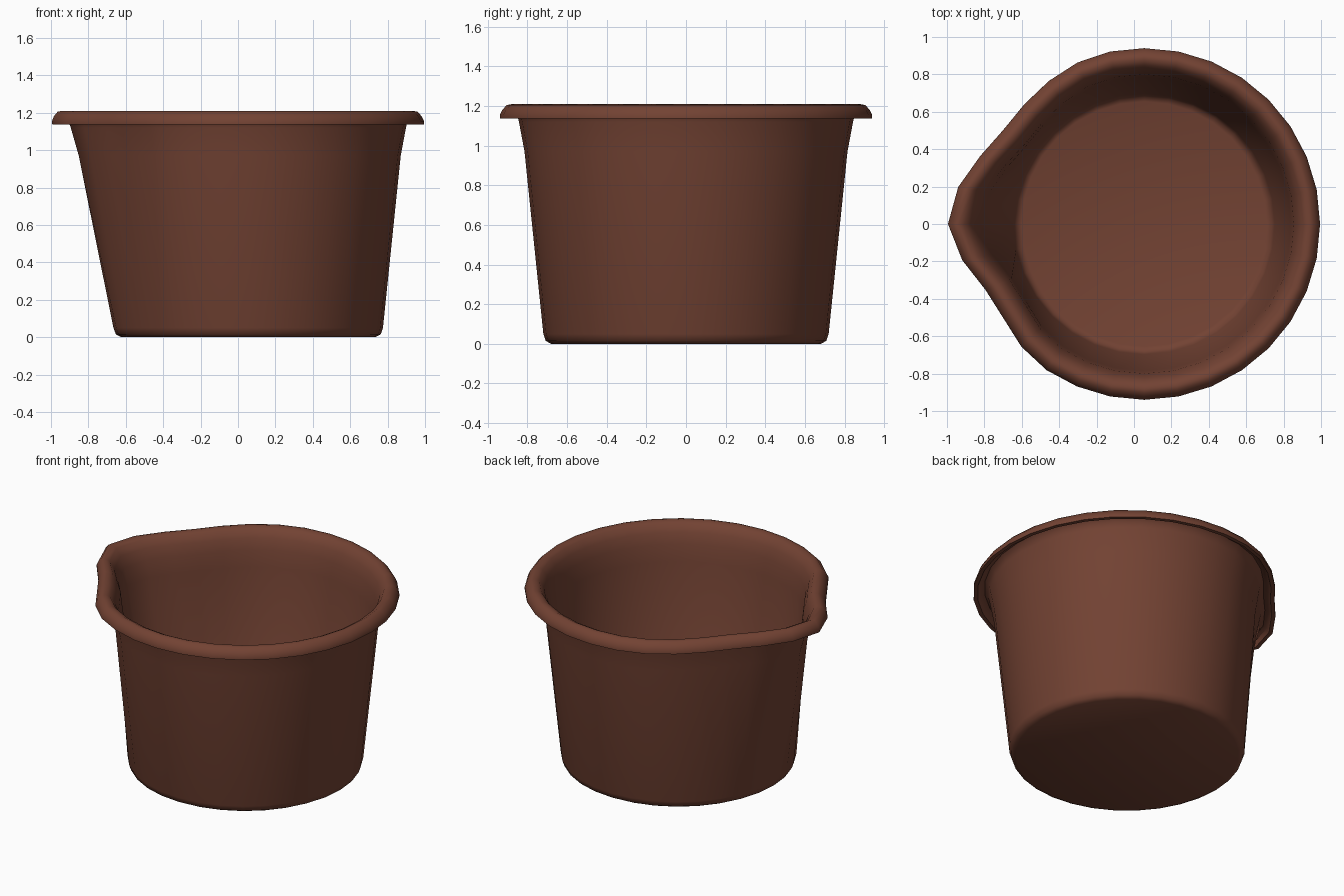
import bpy, bmesh, math

if "Cube" in bpy.data.objects:
    bpy.data.objects.remove(bpy.data.objects["Cube"])

SIDES = 32
CX = 0.055          # body axis is shifted so the spout fits the bounds
TOP = 1.21

clay = bpy.data.materials.new("brown clay")
clay.diffuse_color = (0.17, 0.055, 0.033, 1)
clay.use_nodes = True
clay.node_tree.nodes["Principled BSDF"].inputs["Base Color"].default_value = clay.diffuse_color

# cross-section (radius, z): inside floor -> inner wall -> rolled rim -> outer wall -> base
profile = [
    (0.655, 0.03), (0.68, 0.04), (0.697, 0.075), (0.785, 0.97), (0.80, 1.08),
    (0.822, 1.15), (0.85, 1.195), (0.88, 1.21), (0.905, 1.205), (0.928, 1.18),
    (0.94, 1.155), (0.94, 1.138), (0.915, 1.138), (0.90, 1.165), (0.872, 1.172),
    (0.852, 1.155), (0.843, 1.12), (0.815, 0.97), (0.72, 0.05), (0.708, 0.015), (0.68, 0.0),
]

# radial change at the rim, counted in steps away from the spout tip
back_side = [0.115, 0.078, 0.010, -0.036, -0.036, -0.022, -0.006]
front_side = [0.115, 0.055, -0.022, -0.036, -0.012]


def spout(i):
    d = i - SIDES // 2
    table = front_side if d > 0 else back_side
    return table[abs(d)] if abs(d) < len(table) else 0.0


# pot body with rim and pouring spout
bm = bmesh.new()
rings = []
for r, z in profile:
    ring = []
    for i in range(SIDES):
        a = math.tau * i / SIDES
        rr = r + spout(i) * max(0.0, z - 0.04) / (TOP - 0.04)
        ring.append(bm.verts.new((CX + rr * math.cos(a), rr * math.sin(a), z)))
    rings.append(ring)
for lo, hi in zip(rings, rings[1:]):
    for i in range(SIDES):
        j = (i + 1) % SIDES
        bm.faces.new((lo[i], lo[j], hi[j], hi[i]))
# floor inside and base underneath
bm.faces.new(rings[0])
bm.faces.new(rings[-1])
bmesh.ops.recalc_face_normals(bm, faces=bm.faces)

mesh = bpy.data.meshes.new("pot_body")
bm.to_mesh(mesh)
bm.free()
mesh.materials.append(clay)
pot = bpy.data.objects.new("pot_body", mesh)
bpy.context.collection.objects.link(pot)
bpy.context.view_layer.objects.active = pot
pot.select_set(True)
bpy.ops.object.shade_smooth_by_angle(angle=math.radians(50))
